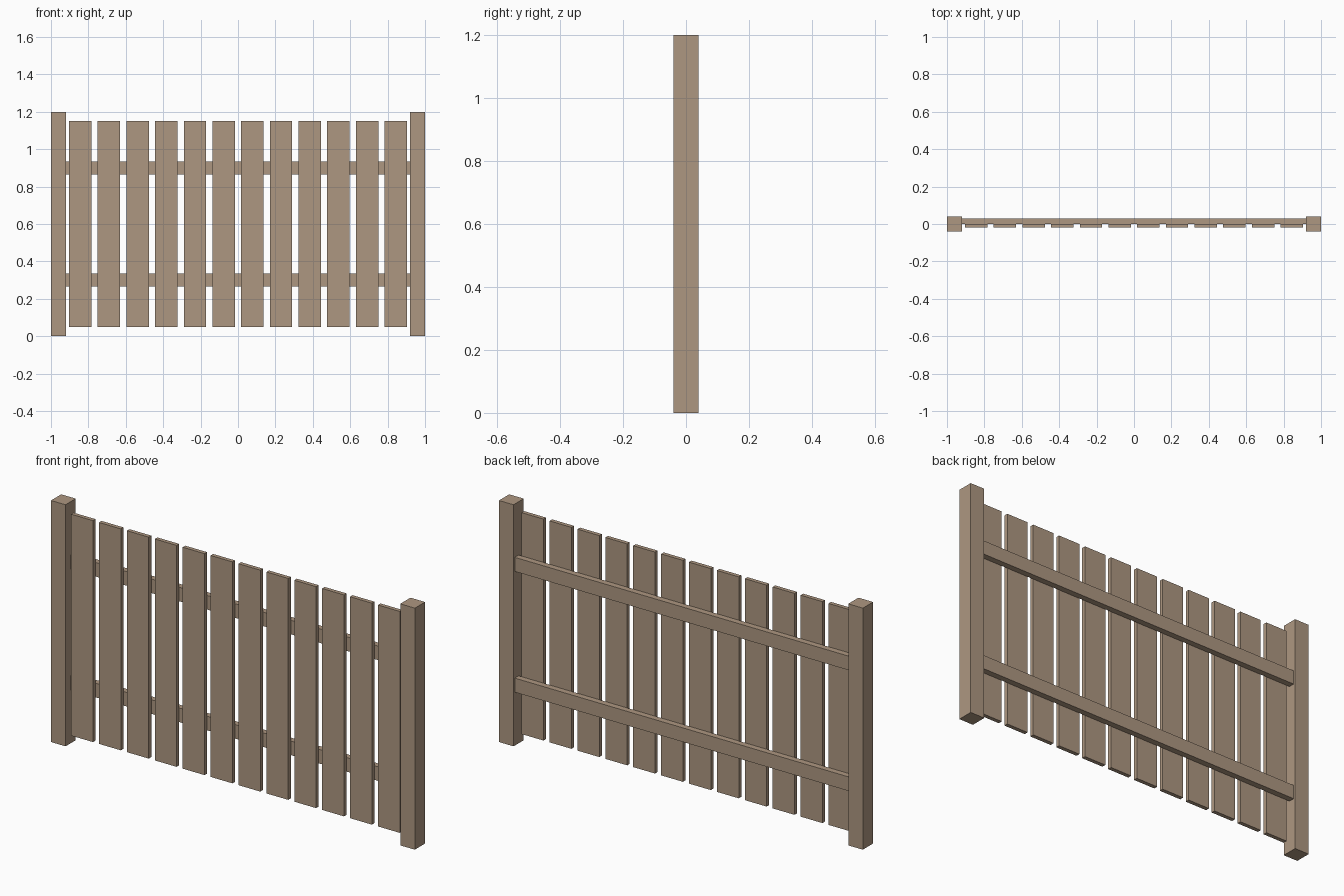
import bpy

if "Cube" in bpy.data.objects:
    bpy.data.objects.remove(bpy.data.objects["Cube"])

wood = bpy.data.materials.new("weathered_wood")
wood.diffuse_color = (0.42, 0.31, 0.22, 1)
wood.use_nodes = True
wood.node_tree.nodes["Principled BSDF"].inputs["Base Color"].default_value = wood.diffuse_color


def box(name, center, size):
    bpy.ops.mesh.primitive_cube_add(size=1, location=center)
    ob = bpy.context.object
    ob.name = name
    ob.scale = size
    bpy.ops.object.transform_apply(location=False, rotation=False, scale=True)
    ob.data.materials.append(wood)
    return ob


# End posts
for side, x in (("left", -0.96), ("right", 0.96)):
    box(f"post_{side}", (x, 0, 0.6), (0.08, 0.08, 1.2))

# Horizontal rails behind the pickets, spanning between the posts
for level, z in (("lower", 0.3), ("upper", 0.9)):
    box(f"rail_{level}", (0, 0.015, z), (1.84, 0.03, 0.07))

# Evenly spaced pickets on the front of the rails
count = 12
pitch = 1.84 / count
for i in range(count):
    x = -0.92 + (i + 0.5) * pitch
    box(f"picket_{i + 1:02d}", (x, -0.01, 0.6), (0.12, 0.02, 1.1))
